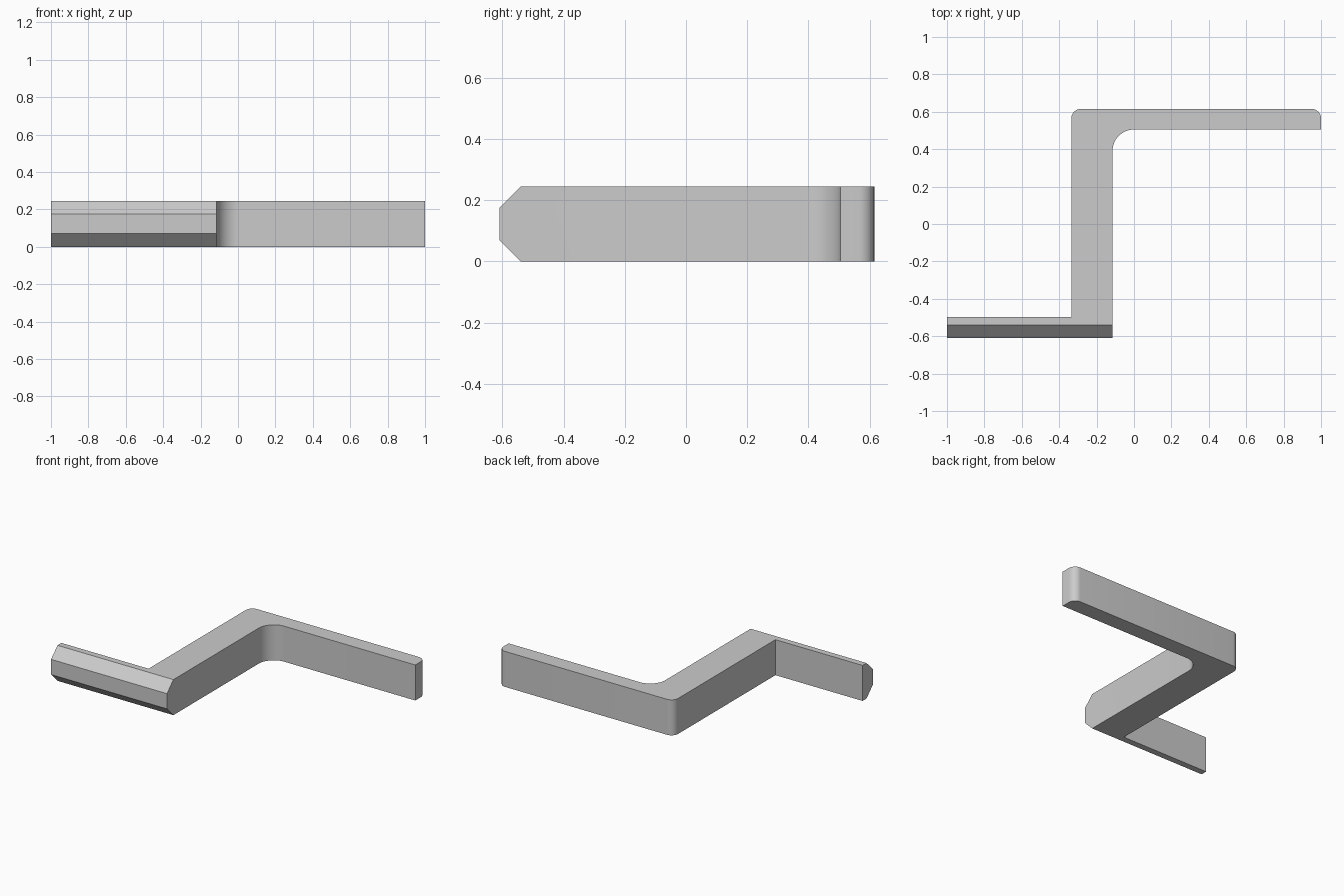
import bpy
import bmesh

cube = bpy.data.objects.get("Cube")
if cube:
    bpy.data.objects.remove(cube, do_unlink=True)

HEIGHT = 0.245
FRONT, BACK = -0.61, 0.615

# Plain grey metal
grey = bpy.data.materials.new("grey_metal")
grey.use_nodes = True
colour = (0.6, 0.6, 0.6, 1)
grey.diffuse_color = colour
grey.node_tree.nodes["Principled BSDF"].inputs["Base Color"].default_value = colour

# Z-shaped outline, raised into a solid bar
outline = [(-1, FRONT), (-0.115, FRONT), (-0.115, 0.505), (1, 0.505),
           (1, BACK), (-0.335, BACK), (-0.335, -0.497), (-1, -0.497)]
bm = bmesh.new()
base = bm.faces.new([bm.verts.new((x, y, 0)) for x, y in outline])
raised = bmesh.ops.extrude_face_region(bm, geom=[base])["geom"]
top_verts = [v for v in raised if isinstance(v, bmesh.types.BMVert)]
bmesh.ops.translate(bm, verts=top_verts, vec=(0, 0, HEIGHT))
bmesh.ops.recalc_face_normals(bm, faces=bm.faces)


def bevel_edges(test, size, segments):
    """Bevel every edge whose two end points both pass the test."""
    edges = [e for e in bm.edges if all(test(v.co) for v in e.verts)]
    bmesh.ops.bevel(bm, geom=edges, offset=size, offset_type='OFFSET',
                    segments=segments, profile=0.5, affect='EDGES')


def upright_at(x, y):
    return lambda p: abs(p.x - x) < 0.001 and abs(p.y - y) < 0.001


# Rounded inner bend and the two rounded back corners
bevel_edges(upright_at(-0.115, 0.505), 0.115, 12)
bevel_edges(upright_at(-0.335, BACK), 0.05, 8)
bevel_edges(upright_at(1, BACK), 0.05, 8)

# Flat chamfers along the top and bottom of the front flange
for z in (0, HEIGHT):
    bevel_edges(lambda p: abs(p.y - FRONT) < 0.001 and abs(p.z - z) < 0.001, 0.07, 1)

mesh = bpy.data.meshes.new("z_bracket")
bm.to_mesh(mesh)
bm.free()
mesh.materials.append(grey)
bracket = bpy.data.objects.new("z_bracket", mesh)
bpy.context.collection.objects.link(bracket)

# Smooth the round bends, keep the other edges crisp
bpy.ops.object.select_all(action='DESELECT')
bracket.select_set(True)
bpy.context.view_layer.objects.active = bracket
bpy.ops.object.shade_smooth_by_angle(angle=0.5)
